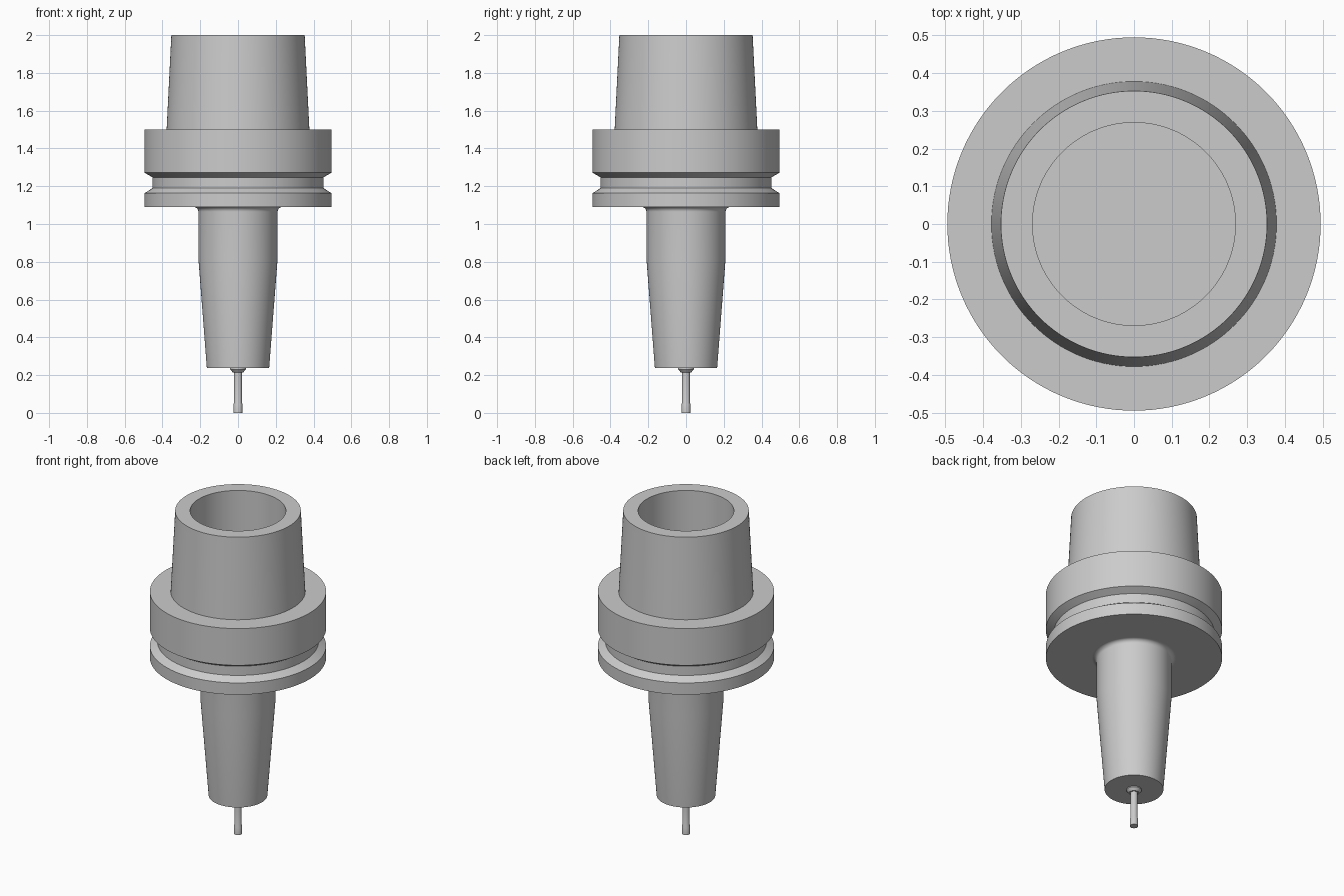
import bpy
import bmesh
from math import cos, sin, pi, radians
from mathutils import Vector

SEGMENTS = 128

cube = bpy.data.objects.get("Cube")
if cube:
    bpy.data.objects.remove(cube, do_unlink=True)

# Single plain steel colour
steel = bpy.data.materials.new("steel grey")
steel.use_nodes = True
colour = (0.6, 0.6, 0.6, 1)
steel.diffuse_color = colour
steel.node_tree.nodes["Principled BSDF"].inputs["Base Color"].default_value = colour


def lathe(name, profile):
    """Revolve a closed (radius, height) profile around the z axis."""
    bm = bmesh.new()
    verts = [bm.verts.new((r, 0, z)) for r, z in profile]
    edges = [bm.edges.new(pair) for pair in zip(verts, verts[1:])]
    bmesh.ops.spin(bm, geom=verts + edges, cent=(0, 0, 0), axis=(0, 0, 1),
                   angle=2 * pi, steps=SEGMENTS, use_duplicate=False)
    bmesh.ops.remove_doubles(bm, verts=bm.verts[:], dist=0.00005)
    bmesh.ops.recalc_face_normals(bm, faces=bm.faces[:])
    mesh = bpy.data.meshes.new(name)
    bm.to_mesh(mesh)
    bm.free()
    mesh.materials.append(steel)
    obj = bpy.data.objects.new(name, mesh)
    bpy.context.collection.objects.link(obj)
    bpy.ops.object.select_all(action="DESELECT")
    obj.select_set(True)
    bpy.context.view_layer.objects.active = obj
    bpy.ops.object.shade_smooth_by_angle(angle=radians(20))
    return obj


# Rounded transition between the neck and the underside of the flange
fillet_radius = 0.025
fillet = [(0.235 - fillet_radius * cos(a), 1.065 + fillet_radius * sin(a))
          for a in (i * pi / 16 for i in range(9))]

# Holder: tapered neck, grooved flange, hollow tapered shank
neck = [(0, 0.237), (0.165, 0.237), (0.21, 0.82)]
flange = [(0.24, 1.09), (0.495, 1.09), (0.495, 1.163), (0.453, 1.19),
          (0.453, 1.247), (0.495, 1.272), (0.495, 1.5)]
shank = [(0.378, 1.5), (0.353, 2.0)]
bore = [(0.269, 2.0), (0.269, 1.45), (0, 1.45)]
lathe("tool_holder", neck + fillet + flange + shank + bore)

# Small chamfered collar where the tool enters the neck
lathe("tool_collar", [(0, 0.24), (0.042, 0.24), (0.042, 0.231),
                      (0.028, 0.215), (0, 0.215)])

# Slim tool with a slightly wider cutting tip
lathe("cutting_tool", [(0, 0.22), (0.021, 0.22), (0.021, 0.053),
                       (0.0235, 0.046), (0.0235, 0), (0, 0)])
